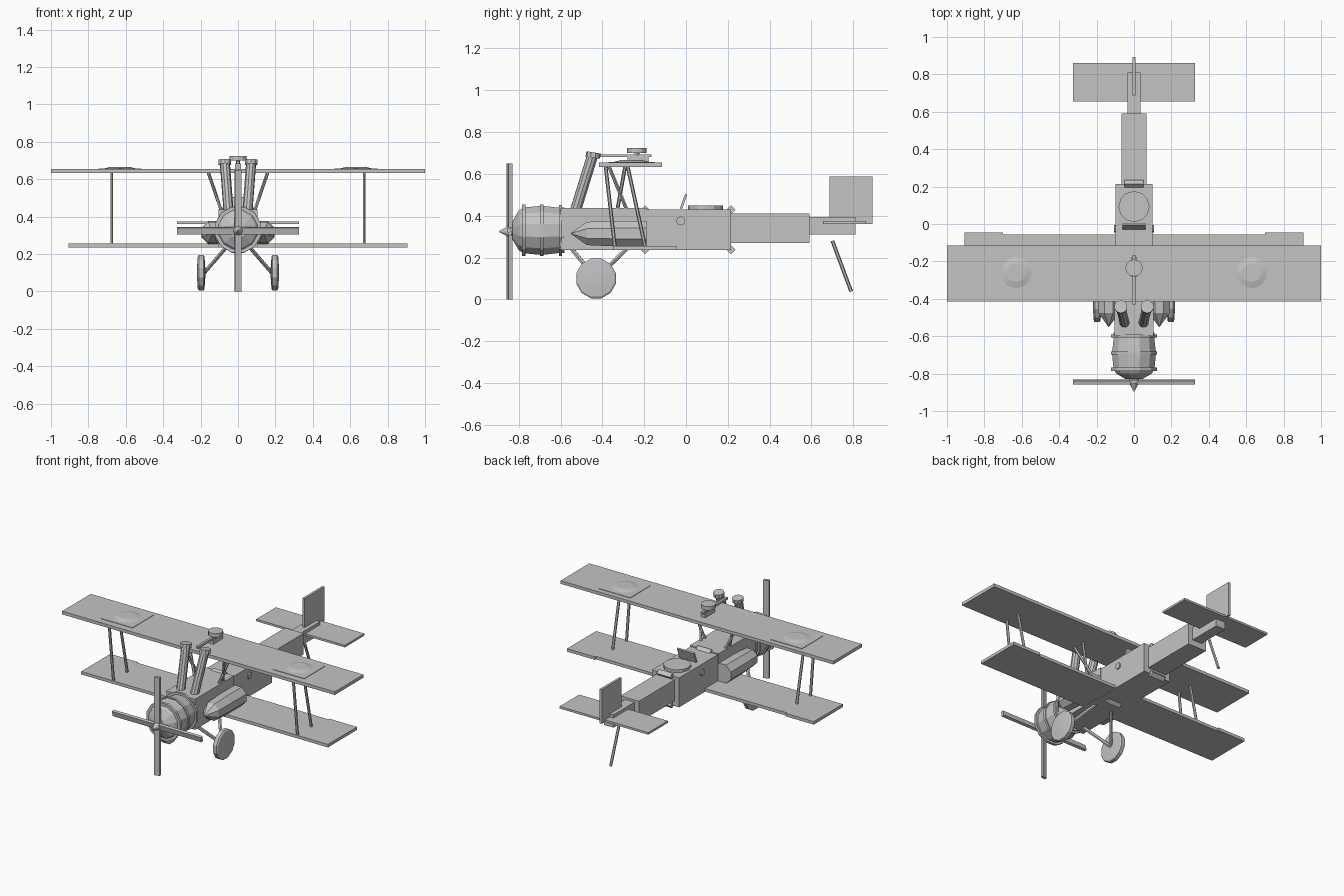
import bpy, bmesh, math
from mathutils import Vector, Matrix

if "Cube" in bpy.data.objects:
    bpy.data.objects.remove(bpy.data.objects["Cube"])

grey = bpy.data.materials.new("plain_grey")
grey.diffuse_color = (0.55, 0.55, 0.55, 1)
grey.use_nodes = True
grey.node_tree.nodes["Principled BSDF"].inputs["Base Color"].default_value = grey.diffuse_color


def add(name, bm):
    bmesh.ops.recalc_face_normals(bm, faces=bm.faces)
    me = bpy.data.meshes.new(name)
    bm.to_mesh(me)
    bm.free()
    me.materials.append(grey)
    ob = bpy.data.objects.new(name, me)
    bpy.context.collection.objects.link(ob)
    return ob


def box(name, x, y, z, tilt=0, axis='X'):
    """Box from three (min, max) ranges, optionally tilted about its centre."""
    c = Vector([(a + b) / 2 for a, b in (x, y, z)])
    s = [b - a for a, b in (x, y, z)]
    bm = bmesh.new()
    m = Matrix.Translation(c) @ Matrix.Rotation(tilt, 4, axis) @ Matrix.Diagonal((*s, 1))
    bmesh.ops.create_cube(bm, size=1, matrix=m)
    return add(name, bm)


def rod(name, a, b, r, sides=6, r2=None):
    """Straight bar between two points."""
    a, b = Vector(a), Vector(b)
    d = b - a
    bm = bmesh.new()
    m = Matrix.Translation((a + b) / 2) @ d.to_track_quat('Z', 'Y').to_matrix().to_4x4()
    bmesh.ops.create_cone(bm, cap_ends=True, segments=sides, radius1=r,
                          radius2=r if r2 is None else r2, depth=d.length, matrix=m)
    return add(name, bm)


def lathe(name, centre, axis, profile, sides, turn=0):
    """Closed solid spun about the x or y axis; profile is (position, radius)."""
    bm = bmesh.new()
    rings = []
    for t, r in profile:
        ring = []
        for i in range(sides):
            a = turn + 2 * math.pi * i / sides
            u, w = r * math.cos(a), r * math.sin(a)
            p = (u, t, w) if axis == 'Y' else (t, u, w)
            ring.append(bm.verts.new(Vector(centre) + Vector(p)))
        rings.append(ring)
    for p, q in zip(rings, rings[1:]):
        for i in range(sides):
            j = (i + 1) % sides
            bm.faces.new((p[i], p[j], q[j], q[i]))
    bm.faces.new(rings[0])
    bm.faces.new(rings[-1])
    return add(name, bm)


# Fuselage, stepping down toward the tail
box("front_body", (-.105, .105), (-.60, -.19), (.235, .437))
box("cockpit_body", (-.10, .10), (-.19, .215), (.235, .43))
box("rear_body", (-.068, .068), (.215, .59), (.27, .41))
box("tail_boom", (-.035, .035), (.59, .81), (.31, .395))
for y in (-.195, .215):
    for z in (.237, .428):
        box("body_ridge", (-.05, .05), (y - .015, y + .015), (z - .015, z + .015), math.pi / 4)

# Engine cowl with three raised bands
lathe("engine_cowl", (0, 0, .33), 'Y',
      [(-.83, .045), (-.80, .098), (-.785, .108), (-.785, .127), (-.768, .127), (-.768, .114),
       (-.698, .121), (-.698, .128), (-.682, .128), (-.682, .121), (-.607, .112),
       (-.607, .126), (-.592, .126), (-.592, .113), (-.58, .113)], 12, math.radians(15))
lathe("propeller_hub", (0, 0, .325), 'Y',
      [(-.895, .002), (-.85, .026), (-.82, .026)], 10)
box("propeller_upright", (-.018, .018), (-.853, -.835), (0, .65), math.radians(15), 'Z')
box("propeller_cross", (-.325, .325), (-.853, -.835), (.307, .343), math.radians(15), 'X')

# Wings
box("upper_wing", (-.86, .86), (-.415, -.115), (.634, .655))
box("lower_wing", (-.70, .70), (-.35, -.056), (.236, .256))

# Cockpit ring, windscreen and side knobs
rod("cockpit_ring", (0, .093, .425), (0, .093, .448), .083, 12)
box("windscreen", (-.062, .062), (-.017, -.006), (.432, .505), math.radians(-20))

# Tail surfaces and skid
box("tailplane", (-.325, .325), (.655, .86), (.36, .374))
box("tail_fin", (-.008, .008), (.687, .893), (.36, .587))
rod("tail_skid", (0, .70, .28), (0, .79, .038), .009)

# Gun above the upper wing
box("gun_barrel", (-.008, .008), (-.43, -.165), (.68, .694))
box("gun_mount", (-.015, .015), (-.28, -.18), (.65, .685))
rod("gun_drum", (0, -.235, .70), (0, -.235, .725), .046, 12)
rod("gun_drum_pin", (0, -.235, .685), (0, -.235, .705), .012, 8)

for s in (-1, 1):
    # Wing tips and raised wing panels
    box("upper_wing_tip", sorted((s * .86, s * 1.0)), (-.415, -.115), (.634, .655))
    box("lower_wing_tip", sorted((s * .70, s * .905)), (-.35, -.046), (.236, .256))
    box("wing_panel", sorted((s * .515, s * .745)), (-.37, -.15), (.65, .658))
    rod("wing_roundel", (s * .63, -.26, .655), (s * .63, -.26, .666), .095, 16, .05)
    # Wing struts
    rod("outer_strut_front", (s * .675, -.385, .64), (s * .675, -.34, .25), .009)
    rod("outer_strut_rear", (s * .675, -.28, .64), (s * .675, -.195, .25), .009)
    rod("inner_strut_front", (s * .16, -.37, .64), (s * .085, -.28, .42), .009)
    rod("inner_strut_rear", (s * .16, -.29, .64), (s * .085, -.33, .42), .009)
    # Exhaust stacks with collars
    rod("exhaust_stack", (s * .05, -.53, .42), (s * .07, -.448, .685), .027, 10)
    rod("exhaust_collar", (s * .07, -.446, .678), (s * .07, -.442, .703), .035, 10)
    # Side pods with pointed noses
    lathe("side_pod", (s * .135, 0, .315), 'Y',
          [(-.55, .002), (-.475, .06), (-.35, .066), (-.19, .066)], 8, math.pi / 8)
    rod("side_knob", (s * .09, -.025, .375), (s * .108, -.025, .375), .021, 10)
    # Landing gear
    rod("gear_leg_front", (s * .18, -.43, .10), (s * .055, -.55, .245), .011)
    rod("gear_leg_rear", (s * .18, -.43, .10), (s * .055, -.28, .245), .011)
    lathe("wheel", (s * .197, -.43, .1), 'X',
          [(-.022, .03), (-.018, .09), (-.012, .098), (.012, .098), (.018, .09), (.022, .03)],
          12, math.pi / 12)
